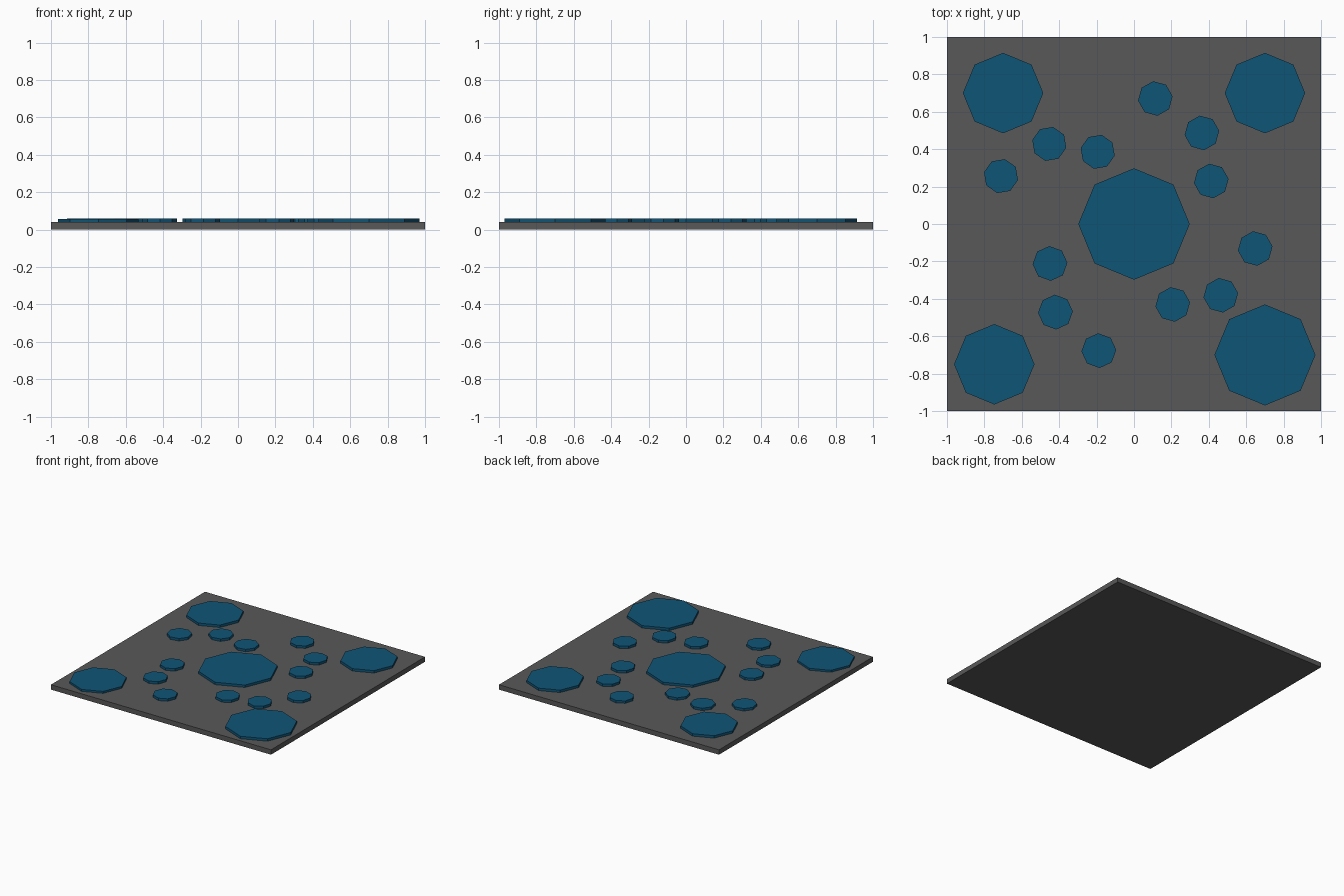
import bpy, bmesh, math
from mathutils import Matrix

if "Cube" in bpy.data.objects:
    bpy.data.objects.remove(bpy.data.objects["Cube"])


def material(name, rgb):
    m = bpy.data.materials.new(name)
    m.diffuse_color = (*rgb, 1)
    m.use_nodes = True
    m.node_tree.nodes["Principled BSDF"].inputs["Base Color"].default_value = m.diffuse_color
    return m


grey = material("dark_grey", (0.098, 0.098, 0.098))
blue = material("deep_blue", (0.0047, 0.09, 0.183))
PLATE = 0.04


def finish(bm, name, mat):
    me = bpy.data.meshes.new(name)
    bm.to_mesh(me)
    bm.free()
    me.materials.append(mat)
    bpy.context.collection.objects.link(bpy.data.objects.new(name, me))


def disc(name, x, y, r, turn=0, top=0.06):
    # eight-sided raised disc sitting on the plate
    bm = bmesh.new()
    h = top - PLATE
    mat = Matrix.Translation((x, y, PLATE + h / 2)) @ Matrix.Rotation(math.radians(turn), 4, 'Z')
    bmesh.ops.create_cone(bm, cap_ends=True, segments=8, radius1=r, radius2=r, depth=h, matrix=mat)
    finish(bm, name, blue)


# square base plate
bm = bmesh.new()
bmesh.ops.create_cube(bm, size=1, matrix=Matrix.Translation((0, 0, PLATE / 2)) @ Matrix.Diagonal((2, 2, PLATE, 1)))
finish(bm, "base_plate", grey)

# large discs: centre and corners
disc("centre_disc", 0, 0, 0.298)
disc("back_left_disc", -0.70, 0.70, 0.215)
disc("back_right_disc", 0.70, 0.70, 0.215)
disc("front_left_disc", -0.747, -0.75, 0.215, top=0.056)
disc("front_right_disc", 0.70, -0.70, 0.27)

# small discs in groups of three, each group with its own turn
groups = {
    "back_left": (-13, [(-0.711, 0.256), (-0.453, 0.428), (-0.194, 0.386)]),
    "back_right": (7, [(0.114, 0.671), (0.363, 0.487), (0.413, 0.23)]),
    "front_left": (2.4, [(-0.449, -0.211), (-0.42, -0.471), (-0.188, -0.677)]),
    "front_right": (7, [(0.648, -0.131), (0.464, -0.381), (0.207, -0.43)]),
}
for label, (turn, spots) in groups.items():
    for i, (x, y) in enumerate(spots):
        disc(f"{label}_small_disc_{i + 1}", x, y, 0.093, turn)
